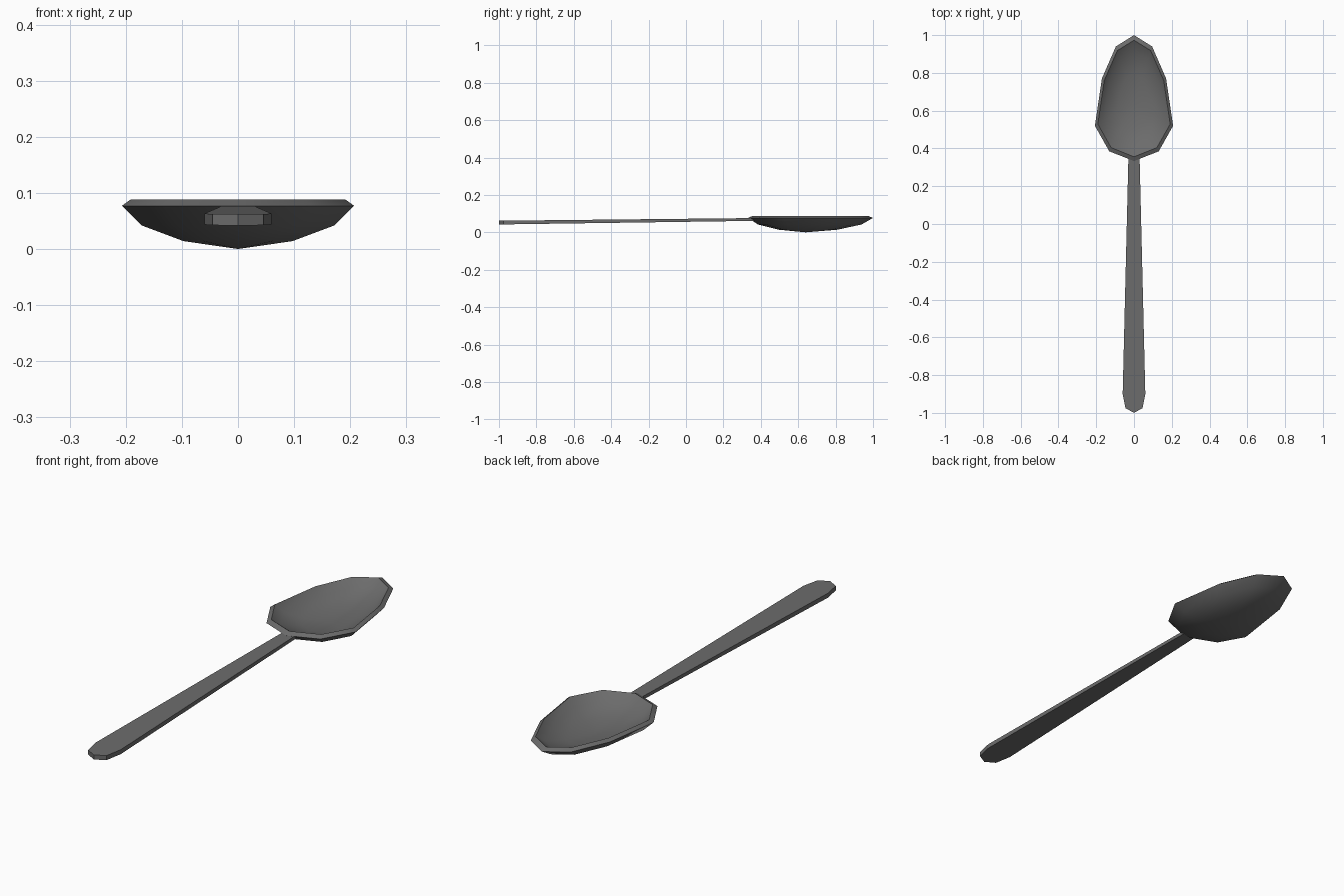
import bpy, bmesh, math

if "Cube" in bpy.data.objects:
    bpy.data.objects.remove(bpy.data.objects["Cube"])

metal = bpy.data.materials.new("dark grey metal")
metal.diffuse_color = (0.15, 0.15, 0.15, 1)
metal.use_nodes = True
metal.node_tree.nodes["Principled BSDF"].inputs["Base Color"].default_value = metal.diffuse_color


def make_object(name, bm):
    bmesh.ops.recalc_face_normals(bm, faces=bm.faces[:])
    mesh = bpy.data.meshes.new(name)
    bm.to_mesh(mesh)
    bm.free()
    mesh.materials.append(metal)
    obj = bpy.data.objects.new(name, mesh)
    bpy.context.collection.objects.link(obj)
    return obj


def mirrored(half):
    # half outline runs from one centre point to the other on +x
    return half + [(-x, y) for x, y in half[-2:0:-1]]


# Bowl: ten-sided egg outline, scaled into outer and inner shells
outline = mirrored([(0, 0.333), (0.131, 0.385), (0.207, 0.52),
                    (0.17, 0.77), (0.096, 0.94), (0, 1.0)])
centre_y = 0.64
shell = [(0.47, 0.014), (0.83, 0.042), (1.0, 0.077),       # outside, going up
         (0.925, 0.088), (0.78, 0.057), (0.44, 0.031)]     # inside, going down

bm = bmesh.new()
rings = [[bm.verts.new((x * s, centre_y + (y - centre_y) * s, z)) for x, y in outline]
         for s, z in shell]
n = len(outline)
for a, b in zip(rings, rings[1:]):
    for i in range(n):
        j = (i + 1) % n
        bm.faces.new((a[i], a[j], b[j], b[i]))
for ring, z in ((rings[0], 0.0), (rings[-1], 0.019)):
    pole = bm.verts.new((0, centre_y, z))
    for i in range(n):
        bm.faces.new((ring[i], ring[(i + 1) % n], pole))
for f in bm.faces:
    f.smooth = True
# crisp edges on both sides of the rim
for ring in rings[2:4]:
    for i in range(n):
        bm.edges.get((ring[i], ring[(i + 1) % n])).smooth = False
make_object("bowl", bm)

# Handle: tapered flat bar, rising slightly towards the bowl
sections = [(0.0, -1.0), (0.045, -0.975), (0.06, -0.9), (0.03, 0.335), (0.028, 0.37)]
bm = bmesh.new()
prev = None
for half, y in sections:
    rise = (y + 1) / 1.34
    bottom, top = 0.042 + 0.019 * rise, 0.062 + 0.014 * rise
    xs = (0.0,) if half == 0 else (-half, half)
    row = [(bm.verts.new((x, y, bottom)), bm.verts.new((x, y, top))) for x in xs]
    if prev:
        for k in (0, 1):  # bottom and top faces
            bm.faces.new([v[k] for v in prev] + [v[k] for v in reversed(row)])
        for side in (0, -1):  # side walls
            p, r = prev[side], row[side]
            bm.faces.new((p[0], r[0], r[1], p[1]))
    prev = row
bm.faces.new((prev[0][0], prev[1][0], prev[1][1], prev[0][1]))
make_object("handle", bm)
